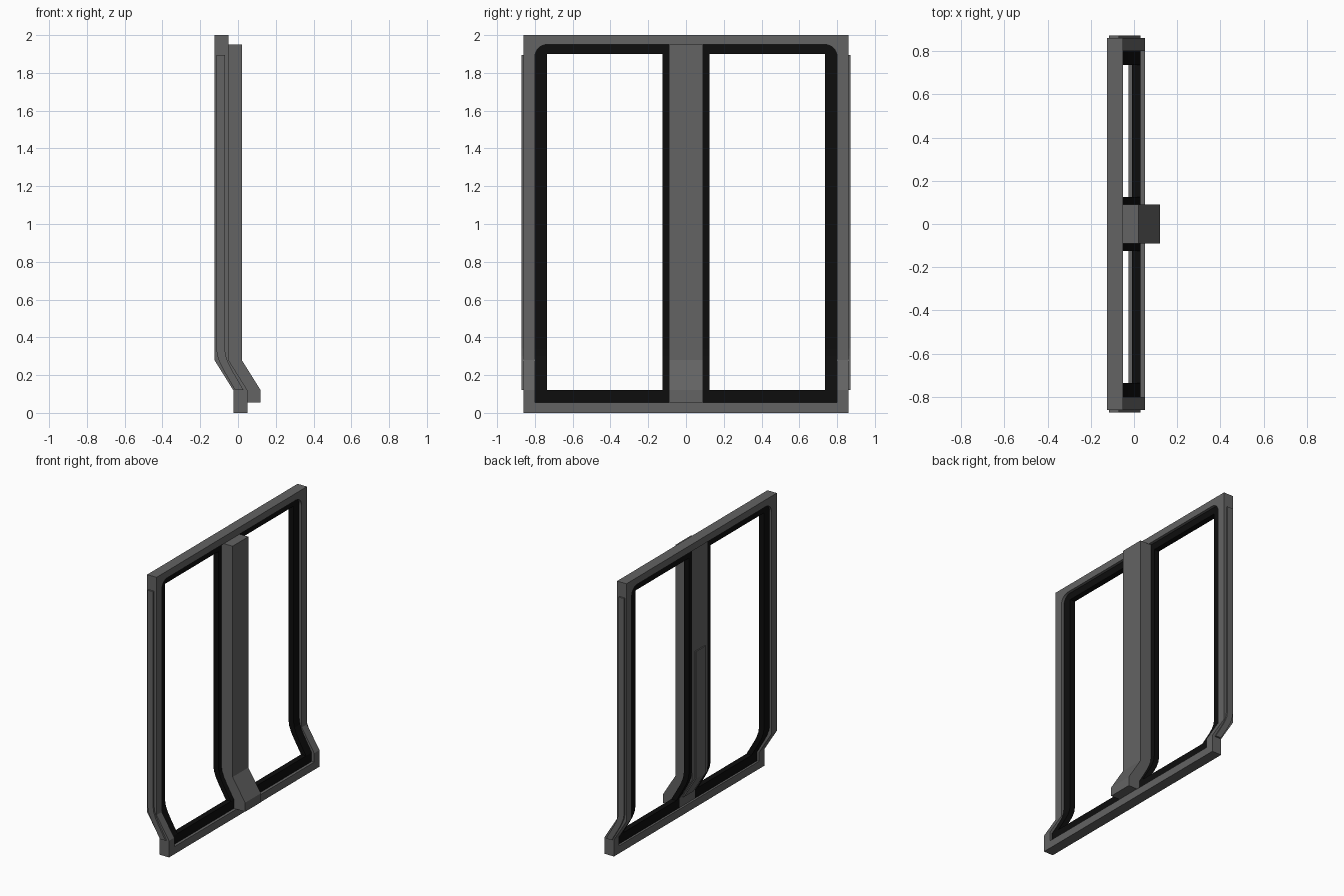
import bpy, bmesh, math

if "Cube" in bpy.data.objects:
    bpy.data.objects.remove(bpy.data.objects["Cube"])


def material(name, value):
    m = bpy.data.materials.new(name)
    m.diffuse_color = (value, value, value, 1)
    m.use_nodes = True
    m.node_tree.nodes["Principled BSDF"].inputs["Base Color"].default_value = m.diffuse_color
    return m


GREY = material("dark grey paint", 0.125)
BLACK = material("black rubber", 0.004)

# Lower bend: sideways offset in x along the height
SHARP = [(0.28, 0.0), (0.12, 0.1)]
ROUND = [(0.34, 0.0), (0.30, 0.006), (0.26, 0.021), (0.22, 0.042), (0.12, 0.1)]


def offset(z, bend):
    if z >= bend[0][0]:
        return 0.0
    for (za, xa), (zb, xb) in zip(bend, bend[1:]):
        if z >= zb:
            return xa + (xb - xa) * (za - z) / (za - zb)
    return bend[-1][1]


def prism(name, points, direction, mat):
    """Extrude a closed outline along a direction."""
    bm = bmesh.new()
    face = bm.faces.new([bm.verts.new(p) for p in points])
    new = bmesh.ops.extrude_face_region(bm, geom=[face])["geom"]
    bmesh.ops.translate(bm, vec=direction,
                        verts=[v for v in new if isinstance(v, bmesh.types.BMVert)])
    bmesh.ops.recalc_face_normals(bm, faces=bm.faces)
    mesh = bpy.data.meshes.new(name)
    bm.to_mesh(mesh)
    bm.free()
    mesh.materials.append(mat)
    obj = bpy.data.objects.new(name, mesh)
    bpy.context.collection.objects.link(obj)
    return obj


def column(name, x, y, z, mat, bend=SHARP):
    """Upright bar that follows the lower bend."""
    heights = [z[1]] + [h for h, _ in bend if z[0] < h < z[1]] + [z[0]]
    left = [(x[0] + offset(h, bend), y[0], h) for h in heights]
    right = [(x[1] + offset(h, bend), y[0], h) for h in reversed(heights)]
    return prism(name, left + right, (0, y[1] - y[0], 0), mat)


FRAME_X = (-0.125, -0.05)
SEAL_X = (-0.11, -0.07)

# Frame rails
column("top_rail", FRAME_X, (-0.80, 0.80), (1.95, 2.0), GREY)
column("bottom_rail", FRAME_X, (-0.80, 0.80), (0.0, 0.055), GREY)

for s, side in ((1, "right"), (-1, "left")):
    def span(a, b):
        return tuple(sorted((s * a, s * b)))

    # Frame upright and thin outer strip
    column(side + "_upright", FRAME_X, span(0.80, 0.86), (0.0, 2.0), GREY)
    column(side + "_edge_strip", (-0.115, -0.07), span(0.86, 0.872), (0.12, 1.895), GREY, ROUND)

    # Rounded upper corner of the opening
    r = 0.065
    corner = [(FRAME_X[0], s * 0.80, 1.95)]
    for i in range(9):
        a = math.radians(90 * i / 8)
        corner.append((FRAME_X[0], s * (0.80 - r + r * math.cos(a)), 1.95 - r + r * math.sin(a)))
    prism(side + "_corner_fillet", corner, (FRAME_X[1] - FRAME_X[0], 0, 0), GREY)

    # Rubber seal around the opening
    column(side + "_outer_seal", SEAL_X, span(0.735, 0.80), (0.055, 1.95), BLACK, ROUND)
    column(side + "_inner_seal", SEAL_X, span(0.09, 0.125), (0.055, 1.95), BLACK, ROUND)
    column(side + "_top_seal", SEAL_X, span(0.125, 0.735), (1.90, 1.95), BLACK)
    column(side + "_bottom_seal", SEAL_X, span(0.125, 0.735), (0.055, 0.12), BLACK)

# Centre post, with its inner part and back plate
column("centre_post", (-0.05, 0.02), (-0.09, 0.09), (0.055, 1.95), GREY)
column("centre_mullion", (-0.11, -0.05), (-0.09, 0.09), (0.055, 1.95), GREY)
column("back_plate", (-0.119, -0.11), (-0.055, 0.055), (0.12, 1.2), GREY)
